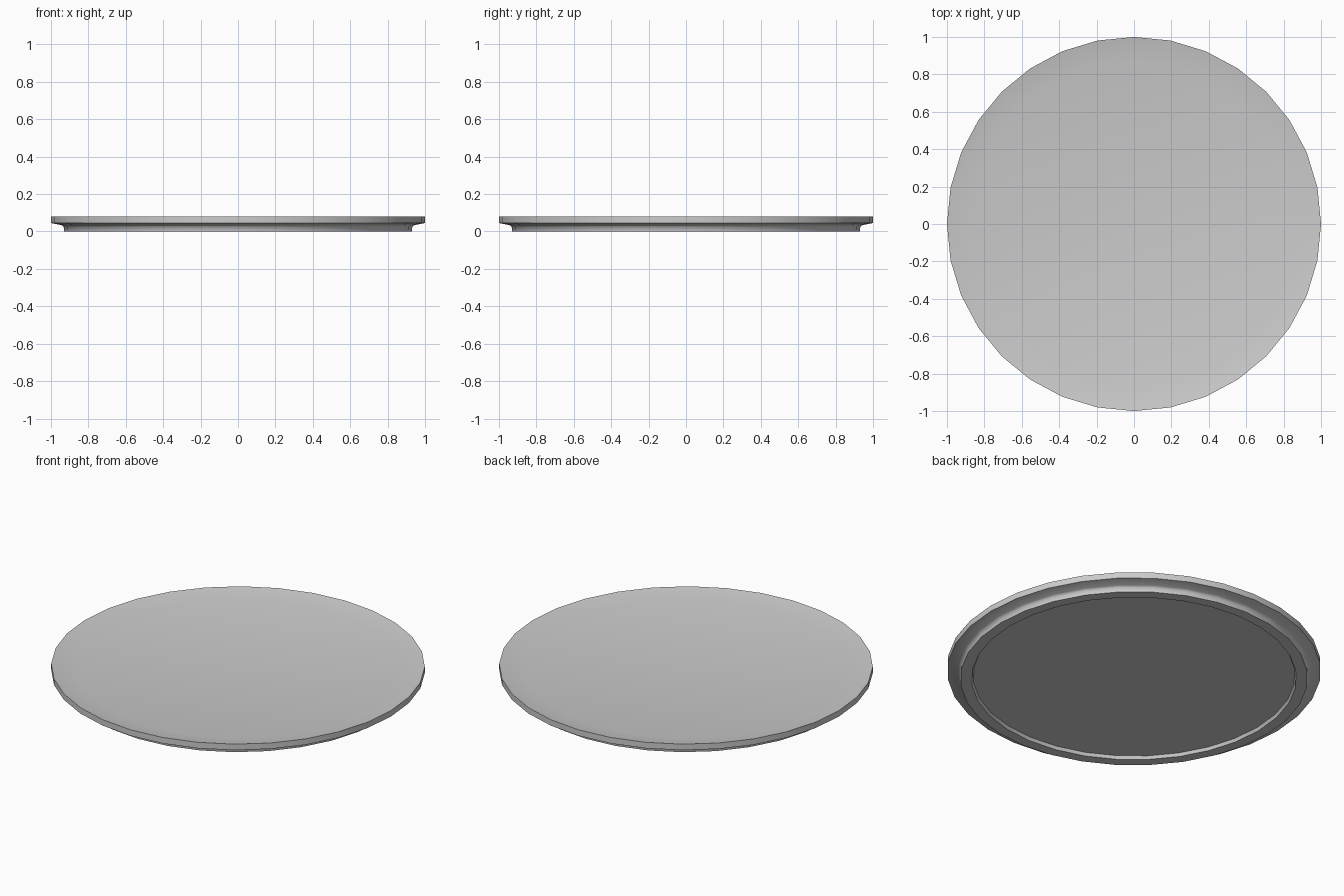
import bpy, bmesh, math

if "Cube" in bpy.data.objects:
    bpy.data.objects.remove(bpy.data.objects["Cube"])

SIDES = 32

# Plate cross-section as (radius, z), from floor edge over the rim to the recessed underside
profile = [
    (0.87, 0.056),   # edge of the flat floor
    (1.00, 0.080),   # rim top
    (1.00, 0.045),   # rim bottom
    (0.945, 0.034),  # under the rim
    (0.932, 0.026),  # top of foot
    (0.93, 0.000),   # foot outer edge
    (0.87, 0.000),   # foot inner edge
    (0.862, 0.018),  # recessed underside
]

bm = bmesh.new()
rings = [
    [bm.verts.new((r * math.cos(2 * math.pi * i / SIDES),
                   r * math.sin(2 * math.pi * i / SIDES), z)) for i in range(SIDES)]
    for r, z in profile
]

# Walls between neighbouring rings
for a, b in zip(rings, rings[1:]):
    for i in range(SIDES):
        j = (i + 1) % SIDES
        bm.faces.new((a[i], b[i], b[j], a[j]))

# Flat floor and underside
bm.faces.new(rings[0])
bm.faces.new(rings[-1][::-1])
bmesh.ops.recalc_face_normals(bm, faces=bm.faces)

mesh = bpy.data.meshes.new("plate")
bm.to_mesh(mesh)
bm.free()
plate = bpy.data.objects.new("plate", mesh)
bpy.context.collection.objects.link(plate)

# Smooth shading with crisp rim and foot edges
bpy.context.view_layer.objects.active = plate
plate.select_set(True)
bpy.ops.object.shade_smooth_by_angle(angle=math.radians(60))
